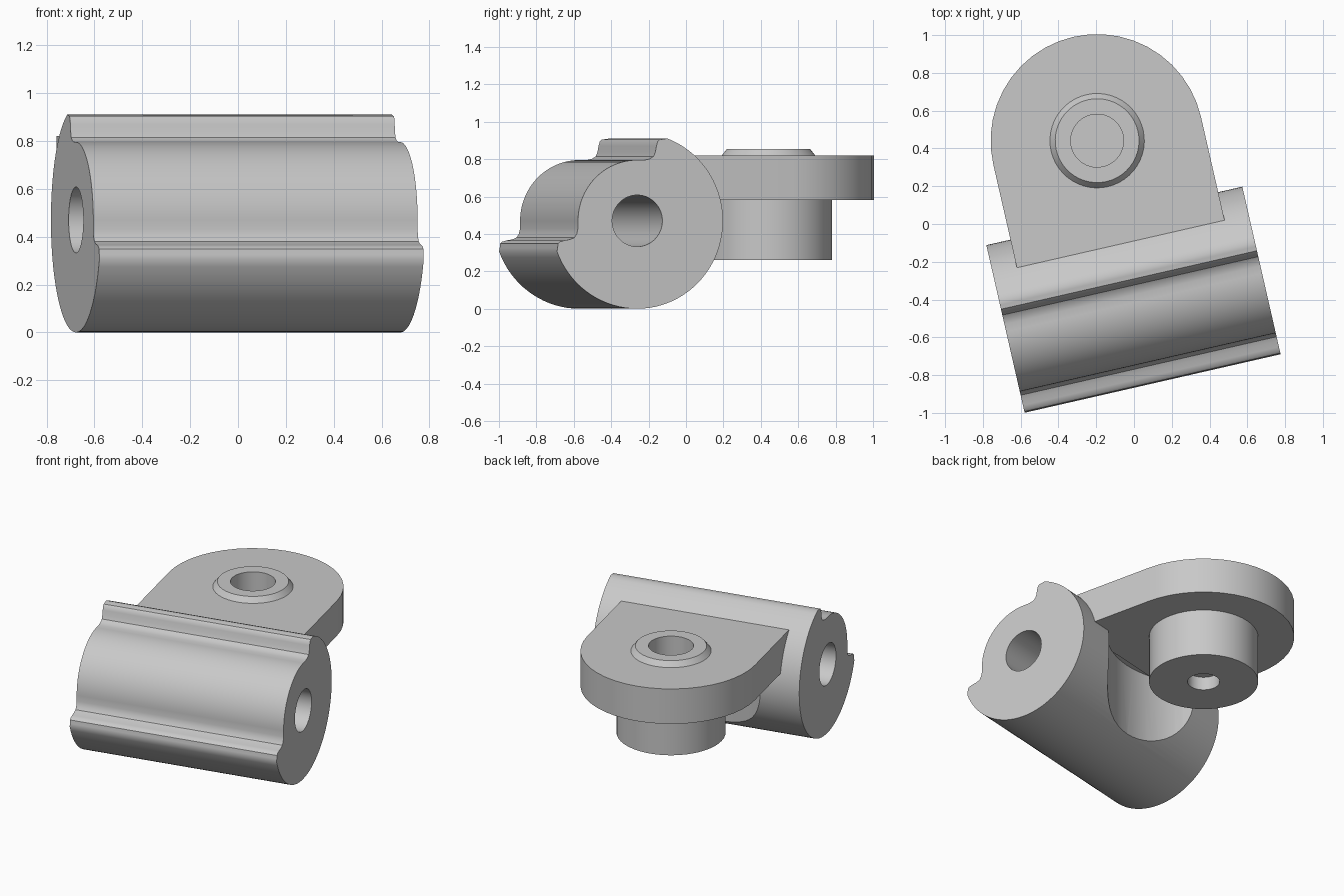
import bpy, bmesh
from math import sin, cos, pi, radians
from mathutils import Matrix

if "Cube" in bpy.data.objects:
    bpy.data.objects.remove(bpy.data.objects["Cube"])

TURN = Matrix.Rotation(radians(12.87), 4, 'Z')   # whole part is yawed
MID = -0.092                                     # centre along the barrel
BARREL_V, BARREL_Z = -0.405, 0.47                # barrel axis
PIN_V = 0.4735                                   # pin axis

grey = bpy.data.materials.new("plain_grey")
grey.use_nodes = True
color = (0.58, 0.58, 0.58, 1)
grey.diffuse_color = color
grey.node_tree.nodes["Principled BSDF"].inputs["Base Color"].default_value = color


def arc(r, a0, a1, n):
    return [(r * cos(radians(a0 + (a1 - a0) * i / n)),
             r * sin(radians(a0 + (a1 - a0) * i / n))) for i in range(n + 1)]


def finish(name, bm):
    bmesh.ops.recalc_face_normals(bm, faces=bm.faces)
    bm.transform(TURN)
    mesh = bpy.data.meshes.new(name)
    bm.to_mesh(mesh)
    bm.free()
    mesh.materials.append(grey)
    ob = bpy.data.objects.new(name, mesh)
    bpy.context.collection.objects.link(ob)
    return ob


def prism(name, outline, offset):
    """Extrude a closed 3D outline by an offset vector."""
    bm = bmesh.new()
    face = bm.faces.new([bm.verts.new(p) for p in outline])
    new = bmesh.ops.extrude_face_region(bm, geom=[face])["geom"]
    bmesh.ops.translate(bm, vec=offset,
                        verts=[g for g in new if isinstance(g, bmesh.types.BMVert)])
    return finish(name, bm)


def barrel_prism(name, profile, u0, u1):
    return prism(name, [(u0, BARREL_V + a, BARREL_Z + b) for a, b in profile],
                 (u1 - u0, 0, 0))


def pin_prism(name, profile, z0, z1):
    return prism(name, [(MID + a, PIN_V + b, z0) for a, b in profile],
                 (0, 0, z1 - z0))


def lathe(name, profile, steps=48):
    bm = bmesh.new()
    vs = [bm.verts.new((MID + r, PIN_V, z)) for r, z in profile]
    es = [bm.edges.new(p) for p in zip(vs, vs[1:])]
    bmesh.ops.spin(bm, geom=vs + es, cent=(MID, PIN_V, 0), axis=(0, 0, 1),
                   angle=2 * pi, steps=steps)
    bmesh.ops.remove_doubles(bm, verts=bm.verts, dist=1e-4)
    return finish(name, bm)


def cut(ob, cutter):
    cutter.hide_render = True
    mod = ob.modifiers.new("cut", 'BOOLEAN')
    mod.operation = 'DIFFERENCE'
    mod.solver = 'EXACT'
    mod.object = cutter
    bpy.context.view_layer.objects.active = ob
    bpy.ops.object.modifier_apply(modifier=mod.name)
    bpy.data.objects.remove(cutter)


# Barrel: round back, recessed front quarter between two mirrored lips
lip = [(0.145, 0.437), (0.122, 0.434), (0.112, 0.424), (0.105, 0.40),
       (0.10, 0.37), (0.09, 0.345), (0.07, 0.332), (0.04, 0.325)]
mirrored_lip = [(-b, -a) for a, b in reversed(lip)]
profile = (lip + arc(0.325, 90, 180, 24) + mirrored_lip
           + arc(0.47, 200.5, 429.5, 56))
barrel = barrel_prism("barrel", profile, MID - 0.695, MID + 0.695)
cut(barrel, barrel_prism("bore_cutter", arc(0.138, 0, 350, 35), -1.2, 1.2))
# Relief around the pin, below the plate
cut(barrel, pin_prism("relief_cutter", arc(0.597, 0, 355, 71), -0.2, 0.585))

# Rounded plate, opened for the pin
plate = pin_prism("plate", arc(0.564, 0, 180, 22) + [(-0.564, -0.561), (0.564, -0.561)],
                  0.58, 0.82)
cut(plate, pin_prism("pin_opening_cutter", arc(0.2, 0, 350, 35), 0.5, 0.9))

# Pin with chamfered collar on top and a blind hole at each end
pin = lathe("pin", [(0, 0.35), (0.1, 0.35), (0.1, 0.26), (0.34, 0.26), (0.34, 0.6),
                    (0.25, 0.6), (0.25, 0.82), (0.222, 0.855), (0.14, 0.855),
                    (0.14, 0.55), (0, 0.55)])

for ob in (barrel, plate, pin):
    bpy.ops.object.select_all(action='DESELECT')
    ob.select_set(True)
    bpy.context.view_layer.objects.active = ob
    bpy.ops.object.shade_smooth_by_angle(angle=radians(32))
